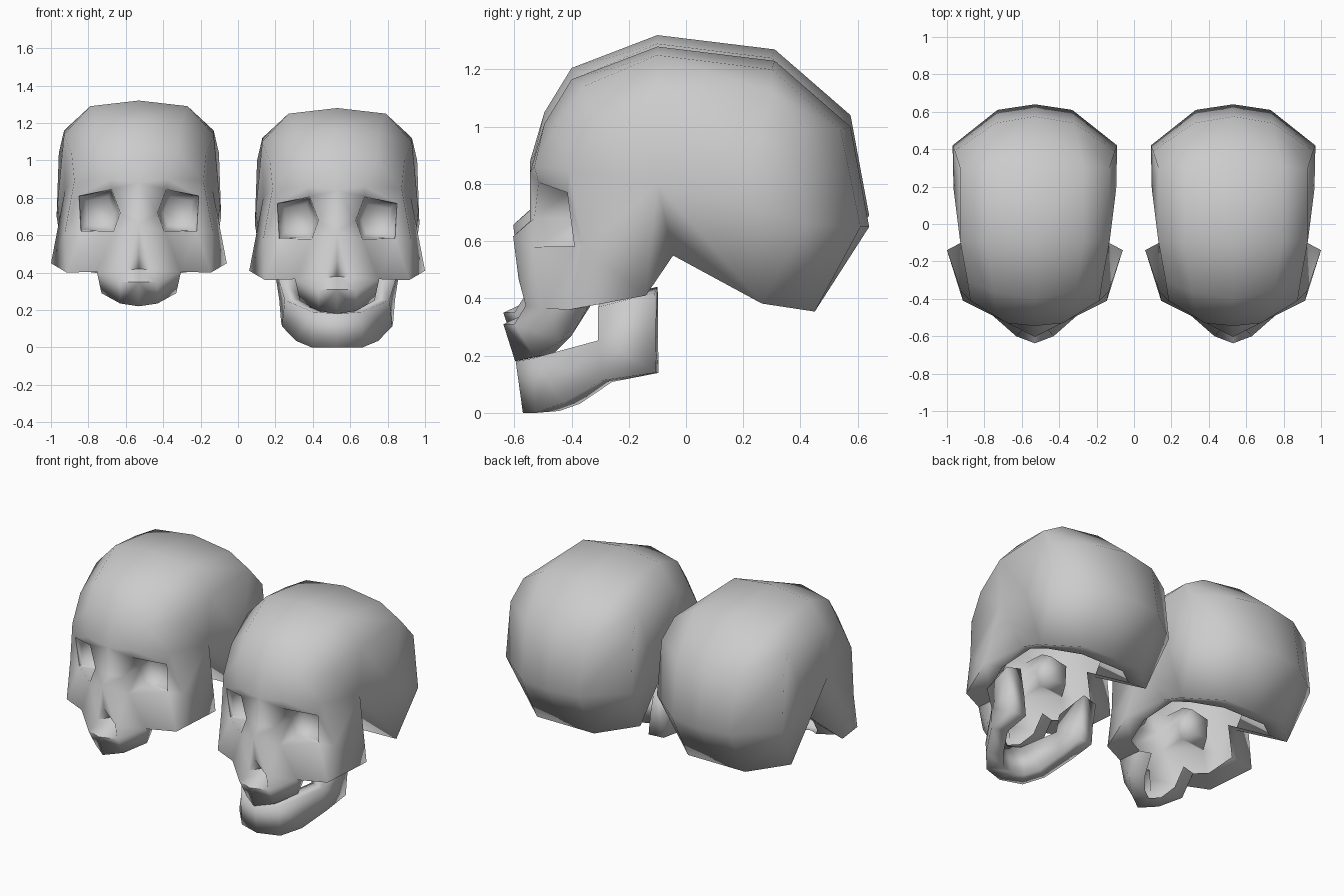
import bpy, bmesh
from mathutils import Vector

if "Cube" in bpy.data.objects:
    bpy.data.objects.remove(bpy.data.objects["Cube"])

# Half-skull landmarks: braincase rings a (crown), b (upper), c (middle), d (open rim)
CASE = dict(
    t1=(0, -.10, 1.28), t2=(0, .31, 1.23),
    a0=(0, -.40, 1.165), a1=(.22, -.36, 1.14), a2=(.26, -.10, 1.25), a3=(.26, .30, 1.20),
    b0=(0, -.495, 1.01), b1=(.21, -.46, 1.0), b2=(.36, -.31, 1.0), b3=(.40, -.09, 1.10),
    b4=(.40, .30, 1.12), b5=(.21, .54, .99), b6=(0, .575, 1.0), b7=(.428, .39, 1.0),
    c0=(0, -.545, .84), c1=(.15, -.53, .86), c2=(.345, -.41, .85), c3=(.395, -.10, .80),
    c4=(.435, .19, .73), c5=(.44, .42, .66), c6=(.20, .61, .65), c7=(0, .64, .65),
    d3=(.27, -.045, .55), d4=(.395, .265, .382), d5=(.20, .45, .354), d6=(0, .45, .354))
CASE_FACES = """a0 b0 b1 a1/a0 a1 a2 t1/t1 a2 a3 t2/a1 b1 b2/a1 b2 b3 a2/a2 b3 b4 a3/a3 b4 b5/
a3 b5 b6 t2/b0 c0 c1 b1/b1 c1 c2 b2/b2 c2 c3 b3/b3 c3 c4 b4/b4 c4 c5 b7/b4 b7 b5/b7 c5 c6 b5/b5 c6 c7 b6/
c3 d3 d4 c4/c4 d4 c5/c5 d4 d5 c6/c6 d5 d6 c7"""

# Eye rim e, nose n, cheekbone z, upper jaw m
FACE = dict(
    e0=(.147, -.515, .805), e1=(.32, -.415, .77), e2=(.31, -.39, .582), e3=(.136, -.534, .58), e4=(.10, -.53, .68),
    n0=(0, -.545, .67), n1=(0, -.604, .617), n2=(0, -.585, .468), n3=(.062, -.56, .375), n4=(0, -.49, .38),
    z0=(.225, -.49, .365), z1=(.385, -.41, .36), z2=(.47, -.14, .41), z3=(.395, -.36, .58),
    m0=(0, -.638, .31), m1=(.10, -.60, .31), m2=(0, -.597, .18), m3=(.10, -.53, .195),
    m4=(.20, -.44, .25), m5=(.20, -.342, .37))
FACE_FACES = """c0 c1 e0/c0 e0 e4 n0/n0 e4 n1/n1 e4 e3/n1 e3 n3 n2/n2 n3 n4/c1 c2 e1 e0/
c2 c3 z3/c2 z3 e1/e1 z3 e2/c3 d3 z2/c3 z2 z3/z3 z2 z1/e2 z3 z1/e2 z1 z0 e3/e3 z0 n3/n4 n3 m1 m0/
n3 z0 m1/m0 m1 m3 m2/m1 z0 m4 m3/z0 m5 m4"""

# Lip turned inwards along the open underside
LIP = dict(
    q6=(0, .35, .37), q5=(.15, .35, .37), q4=(.30, .22, .41), q3=(.21, -.04, .56), q2=(.33, -.15, .44),
    q1=(.29, -.31, .39), q0=(.12, -.33, .38), p4=(.11, -.40, .27), p3=(.06, -.46, .21), p2=(0, -.50, .20))
LIP_FACES = """d6 d5 q5 q6/d5 d4 q4 q5/d4 d3 q3 q4/d3 z2 q2 q3/z2 z1 q1 q2/z1 z0 m5 q1/
m5 m4 p4 q0/m4 m3 p3 p4/m3 m2 p2 p3"""

# Lower jaw: k top edge, j bottom edge, r ramus
JAW = dict(
    k0=(0, -.595, .18), k1=(.13, -.54, .19), k2=(.28, -.307, .253), k3=(.31, -.107, .26),
    j0=(0, -.57, 0), j1=(.135, -.525, 0), j2=(.22, -.43, .035), j3=(.295, -.293, .113), j4=(.30, -.105, .141),
    r0=(.315, -.307, .37), r1=(.335, -.108, .42))
JAW_FACES = "k0 j0 j1 k1/k1 j1 j2/k1 j2 j3 k2/k2 j3 j4 k3/k2 k3 r1 r0"


def build(name, points, faces, loc, socket=None, thick=0):
    bm = bmesh.new()
    v = {k: bm.verts.new(p) for k, p in points.items()}
    for f in faces.replace("\n", "").split("/"):
        bm.faces.new([v[k] for k in f.split()])
    # eye socket: rim pushed back in two steps and capped
    if socket:
        rim = ring = [v[k] for k in socket]
        mid = sum((r.co for r in rim), Vector()) / len(rim)
        for y, s in ((-.37, .95), (-.31, .68)):
            new = [bm.verts.new((mid.x + (r.co.x - mid.x) * s, y, mid.z + (r.co.z - mid.z) * s)) for r in rim]
            for i in range(len(rim)):
                j = (i + 1) % len(rim)
                bm.faces.new((ring[i], ring[j], new[j], new[i]))
            ring = new
        bm.faces.new(ring)
    # mirror the half and weld the centre line
    geo = bm.verts[:] + bm.edges[:] + bm.faces[:]
    bmesh.ops.mirror(bm, geom=geo, axis='X', merge_dist=.0005)
    bmesh.ops.remove_doubles(bm, verts=bm.verts[:], dist=.0005)
    bmesh.ops.recalc_face_normals(bm, faces=bm.faces[:])
    front = min(bm.faces, key=lambda f: f.calc_center_median().y)
    if front.normal.y > 0:
        bmesh.ops.reverse_faces(bm, faces=bm.faces[:])
    me = bpy.data.meshes.new(name)
    bm.to_mesh(me)
    bm.free()
    ob = bpy.data.objects.new(name, me)
    bpy.context.collection.objects.link(ob)
    ob.location = loc
    if thick:
        mod = ob.modifiers.new("thickness", 'SOLIDIFY')
        mod.thickness, mod.offset = thick, -1
    bpy.ops.object.select_all(action='DESELECT')
    ob.select_set(True)
    bpy.context.view_layer.objects.active = ob
    bpy.ops.object.shade_smooth_by_angle(angle=1.4)
    return ob


# Two skulls side by side, only the right one with its lower jaw
for name, loc in (("skull_without_jaw", (-.53, 0, .04)), ("skull_with_jaw", (.53, 0, 0))):
    build(name, {**CASE, **FACE, **LIP}, "/".join((CASE_FACES, FACE_FACES, LIP_FACES)), loc,
          ("e0", "e1", "e2", "e3", "e4"))
build("lower_jaw", JAW, JAW_FACES, (.53, 0, 0), thick=.1)
